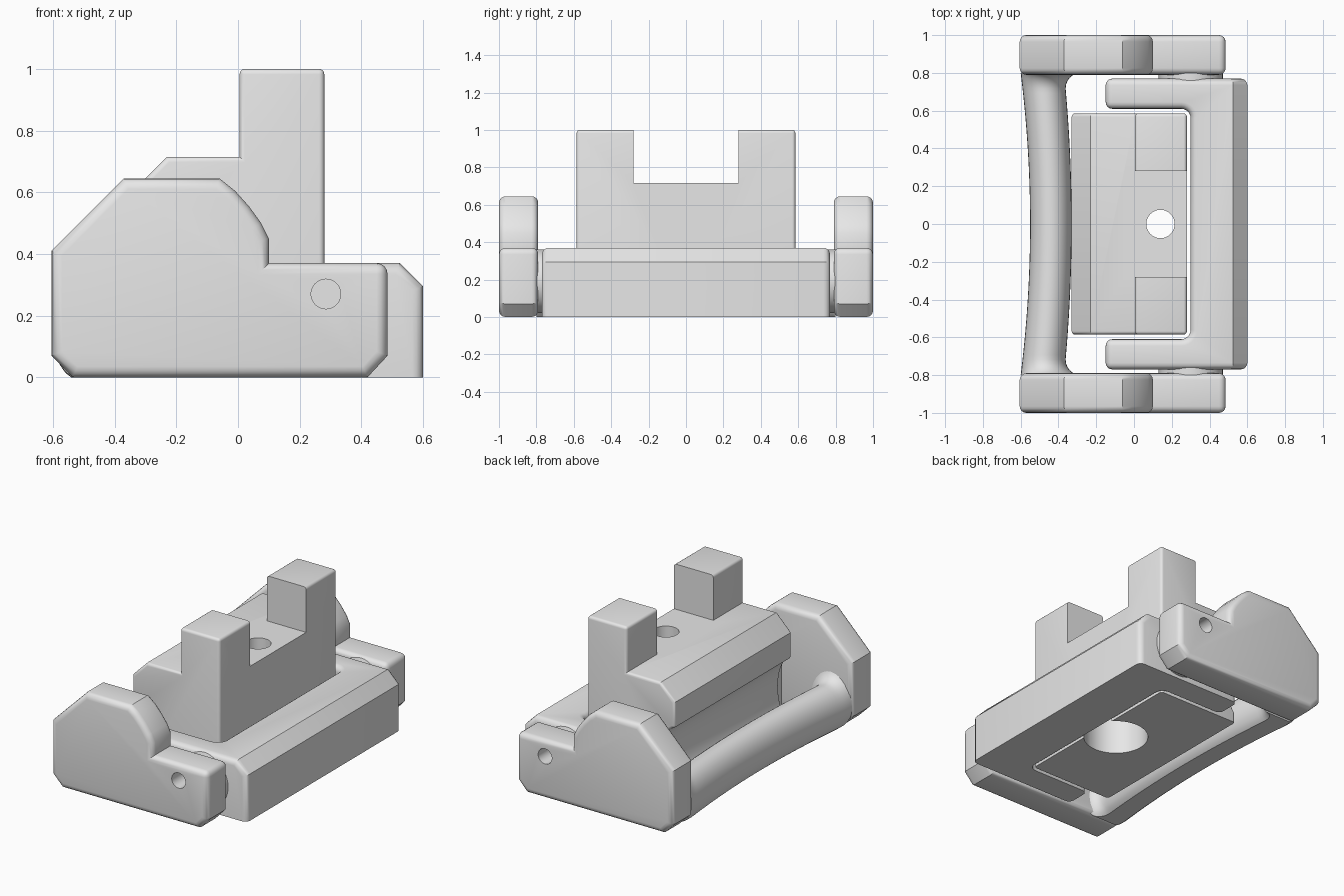
import bpy, bmesh, math
from mathutils import Vector, Matrix

cube = bpy.data.objects.get("Cube")
if cube:
    bpy.data.objects.remove(cube, do_unlink=True)

grey = bpy.data.materials.new("plain_grey")
grey.use_nodes = True
colour = (0.8, 0.8, 0.8, 1)
grey.diffuse_color = colour
for node in grey.node_tree.nodes:
    if node.type == "BSDF_PRINCIPLED":
        node.inputs["Base Color"].default_value = colour


def finish(bm, name):
    bmesh.ops.recalc_face_normals(bm, faces=bm.faces)
    mesh = bpy.data.meshes.new(name)
    bm.to_mesh(mesh)
    bm.free()
    mesh.materials.append(grey)
    obj = bpy.data.objects.new(name, mesh)
    bpy.context.collection.objects.link(obj)
    return obj


def select(obj):
    bpy.ops.object.select_all(action="DESELECT")
    obj.select_set(True)
    bpy.context.view_layer.objects.active = obj


def smooth(obj):
    select(obj)
    bpy.ops.object.shade_smooth_by_angle(angle=math.radians(32))


def prism(points, low, high, axis):
    """Extrude an outline along y (points are x, z) or z (points are x, y)."""
    bm = bmesh.new()
    place = (lambda p, h: (p[0], h, p[1])) if axis == "y" else (lambda p, h: (p[0], p[1], h))
    face = bm.faces.new([bm.verts.new(place(p, low)) for p in points])
    extruded = bmesh.ops.extrude_face_region(bm, geom=[face])["geom"]
    shift = Vector((0, high - low, 0) if axis == "y" else (0, 0, high - low))
    bmesh.ops.translate(bm, vec=shift, verts=[v for v in extruded if isinstance(v, bmesh.types.BMVert)])
    bmesh.ops.recalc_face_normals(bm, faces=bm.faces)
    return bm


def round_edges(bm, width, keep_base):
    edges = [e for e in bm.edges if e.is_convex and e.calc_face_angle(0) > math.radians(60)
             and not (keep_base and all(v.co.z < 0.001 for v in e.verts))]
    bmesh.ops.bevel(bm, geom=edges, offset=width, segments=4, profile=0.5,
                    affect="EDGES", clamp_overlap=True)


def arc(cx, cy, rx, ry, start, end, steps):
    angles = [math.radians(start + (end - start) * i / steps) for i in range(steps + 1)]
    return [(cx + rx * math.cos(a), cy + ry * math.sin(a)) for a in angles]


def cylinder(name, radius, depth, centre, along_y=False):
    bm = bmesh.new()
    turn = Matrix.Rotation(math.pi / 2, 4, "X") if along_y else Matrix()
    bmesh.ops.create_cone(bm, cap_ends=True, segments=48, radius1=radius, radius2=radius,
                          depth=depth, matrix=Matrix.Translation(centre) @ turn)
    return finish(bm, name)


def cut(obj, cutter):
    mod = obj.modifiers.new("cut", "BOOLEAN")
    mod.operation = "DIFFERENCE"
    mod.solver = "EXACT"
    mod.object = cutter
    select(obj)
    bpy.ops.object.modifier_apply(modifier=mod.name)
    bpy.data.objects.remove(cutter, do_unlink=True)


# Central block with two posts and a hollowed rear side
outline = [(-0.29, 0), (0.28, 0), (0.28, 1), (0.005, 1), (0.005, 0.715), (-0.23, 0.715), (-0.33, 0.615)]
outline += arc(-0.33, 0.25, 0.09, 0.2, 90, -64, 14)
bm = prism(outline, -0.585, 0.585, "y")
round_edges(bm, 0.04, True)
block = finish(bm, "centre_block")
gap = [(-0.05, 0.715), (0.4, 0.715), (0.4, 1.2), (-0.05, 1.2)]
cut(block, finish(prism(gap, -0.28, 0.28, "y"), "post_gap_cutter"))
cut(block, cylinder("hole_cutter", 0.075, 3, (0.14, 0, 0)))
cut(block, cylinder("counterbore_cutter", 0.19, 0.66, (0.14, 0, 0)))
smooth(block)

# C-shaped bracket with rounded inner corners and a chamfered outer top edge
outline = [(-0.15, -0.77), (0.6, -0.77), (0.6, 0.77), (-0.15, 0.77), (-0.15, 0.61)]
outline += arc(0.25, 0.56, 0.05, 0.05, 90, 0, 6)
outline += arc(0.25, -0.56, 0.05, 0.05, 0, -90, 6)
outline += [(-0.15, -0.61)]
bm = prism(outline, 0, 0.37, "z")
sliced = bmesh.ops.bisect_plane(bm, geom=bm.verts[:] + bm.edges[:] + bm.faces[:],
                                plane_co=(0.6, 0, 0.295), plane_no=(1, 0, 1), clear_outer=True)
bmesh.ops.holes_fill(bm, edges=[e for e in bm.edges if e.is_boundary])
bmesh.ops.recalc_face_normals(bm, faces=bm.faces)
round_edges(bm, 0.035, True)
smooth(finish(bm, "c_bracket"))

# Side cheeks with pin holes, and a spacer washer inside each one
cheek = [(-0.605, 0.07), (-0.535, 0), (0.42, 0), (0.485, 0.07), (0.485, 0.37), (0.1, 0.37), (0.1, 0.45)]
cheek += [(0.075, 0.5), (0.035, 0.555), (-0.01, 0.605), (-0.06, 0.645), (-0.37, 0.645), (-0.605, 0.41)]
for side, label in ((-1, "right"), (1, "left")):
    low, high = sorted((side * 0.79, side * 1.0))
    bm = prism(cheek, low, high, "y")
    round_edges(bm, 0.035, False)
    plate = finish(bm, "cheek_" + label)
    cut(plate, cylinder("pin_cutter", 0.048, 0.5, (0.285, side * 0.9, 0.27), True))
    smooth(plate)
    smooth(cylinder("washer_" + label, 0.17, 0.06, (0.3, side * 0.78, 0.19), True))

# Curved grip bar, flat underneath and flared into the cheeks
bm = bmesh.new()
half, flare = 0.8, 0.09
rings = []
count, sides = 48, 32
for i in range(count + 1):
    y = -half * math.cos(math.pi * i / count)
    bow = (y / half) ** 2
    near = max(0, flare - (half - abs(y)))
    f = flare - math.sqrt(max(0, flare ** 2 - near ** 2))
    left, right = -0.55 - 0.05 * bow, -0.33 - 0.04 * bow + f
    mid, wide = (left + right) / 2, (right - left) / 2
    ring = []
    for k in range(sides):
        a = 2 * math.pi * k / sides
        tall = 0.15 + f if math.sin(a) > 0 else 0.15
        ring.append(bm.verts.new((mid + wide * math.cos(a), y, max(0, 0.12 + tall * math.sin(a)))))
    rings.append(ring)
for a, b in zip(rings, rings[1:]):
    for k in range(sides):
        n = (k + 1) % sides
        bm.faces.new((a[k], a[n], b[n], b[k]))
bm.faces.new(rings[0])
bm.faces.new(rings[-1])
smooth(finish(bm, "grip_bar"))
